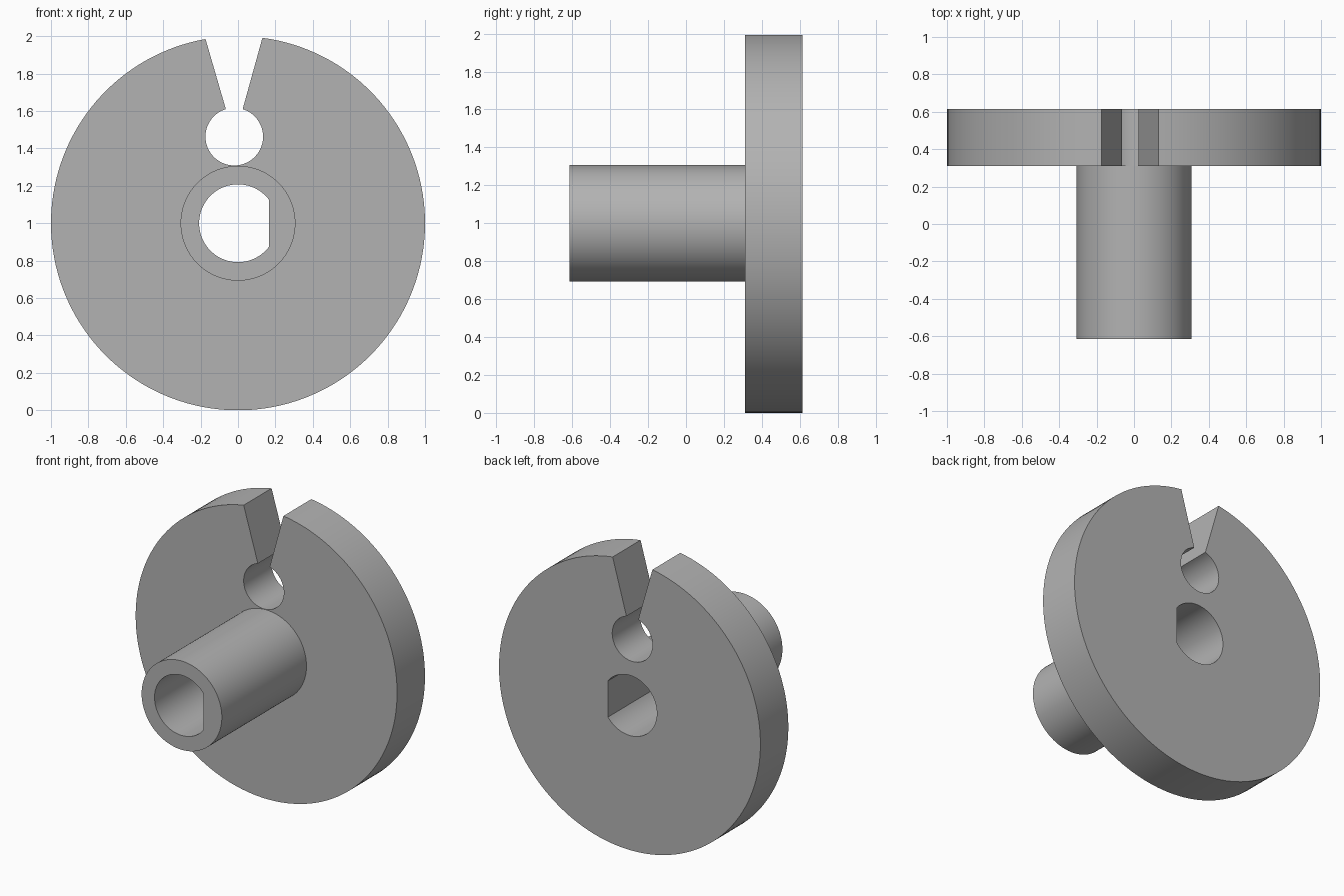
import bpy
import bmesh
from math import sin, cos, radians

if "Cube" in bpy.data.objects:
    bpy.data.objects.remove(bpy.data.objects["Cube"], do_unlink=True)

HUB_FRONT, DISC_FRONT, DISC_BACK = -0.615, 0.31, 0.615
AXIS = (0, 1)


def arc(centre, radius, start, end, steps):
    """Points in the x-z plane along an arc, both ends included."""
    angles = [radians(start + (end - start) * i / steps) for i in range(steps + 1)]
    return [(centre[0] + radius * cos(a), centre[1] + radius * sin(a)) for a in angles]


# Profiles: notched disc with its relief hole, round hub, D-shaped bore
disc = arc(AXIS, 1, 100, 442.5, 140) + arc((-0.02, 1.463), 0.154, 73, -253, 64)
hub = arc(AXIS, 0.307, 0, 360, 96)[:-1]
bore = arc(AXIS, 0.208, 37, 323, 72)

bm = bmesh.new()


def ring(profile, y):
    return [bm.verts.new((x, y, z)) for x, z in profile]


def wall(a, b):
    for i in range(len(a)):
        bm.faces.new((a[i - 1], a[i], b[i], b[i - 1]))


def cap(outer, inner):
    edges = [bm.edges.get((r[i - 1], r[i])) for r in (outer, inner) for i in range(len(r))]
    bmesh.ops.triangle_fill(bm, edges=edges, use_beauty=True)


disc_front, disc_back = ring(disc, DISC_FRONT), ring(disc, DISC_BACK)
hub_front, hub_back = ring(hub, HUB_FRONT), ring(hub, DISC_FRONT)
bore_front, bore_back = ring(bore, HUB_FRONT), ring(bore, DISC_BACK)

# Side walls, then the flat faces between them
wall(disc_front, disc_back)
wall(hub_front, hub_back)
wall(bore_front, bore_back)
cap(disc_front, hub_back)
cap(disc_back, bore_back)
cap(hub_front, bore_front)
bmesh.ops.recalc_face_normals(bm, faces=bm.faces)

mesh = bpy.data.meshes.new("notched_disc_with_hub")
bm.to_mesh(mesh)
bm.free()
part = bpy.data.objects.new("notched_disc_with_hub", mesh)
bpy.context.collection.objects.link(part)

# Plain grey finish
grey = bpy.data.materials.new("plain grey")
grey.use_nodes = True
colour = (0.45, 0.45, 0.45, 1)
grey.diffuse_color = colour
grey.node_tree.nodes["Principled BSDF"].inputs["Base Color"].default_value = colour
mesh.materials.append(grey)

bpy.ops.object.select_all(action="DESELECT")
part.select_set(True)
bpy.context.view_layer.objects.active = part
bpy.ops.object.shade_smooth_by_angle(angle=radians(30))
